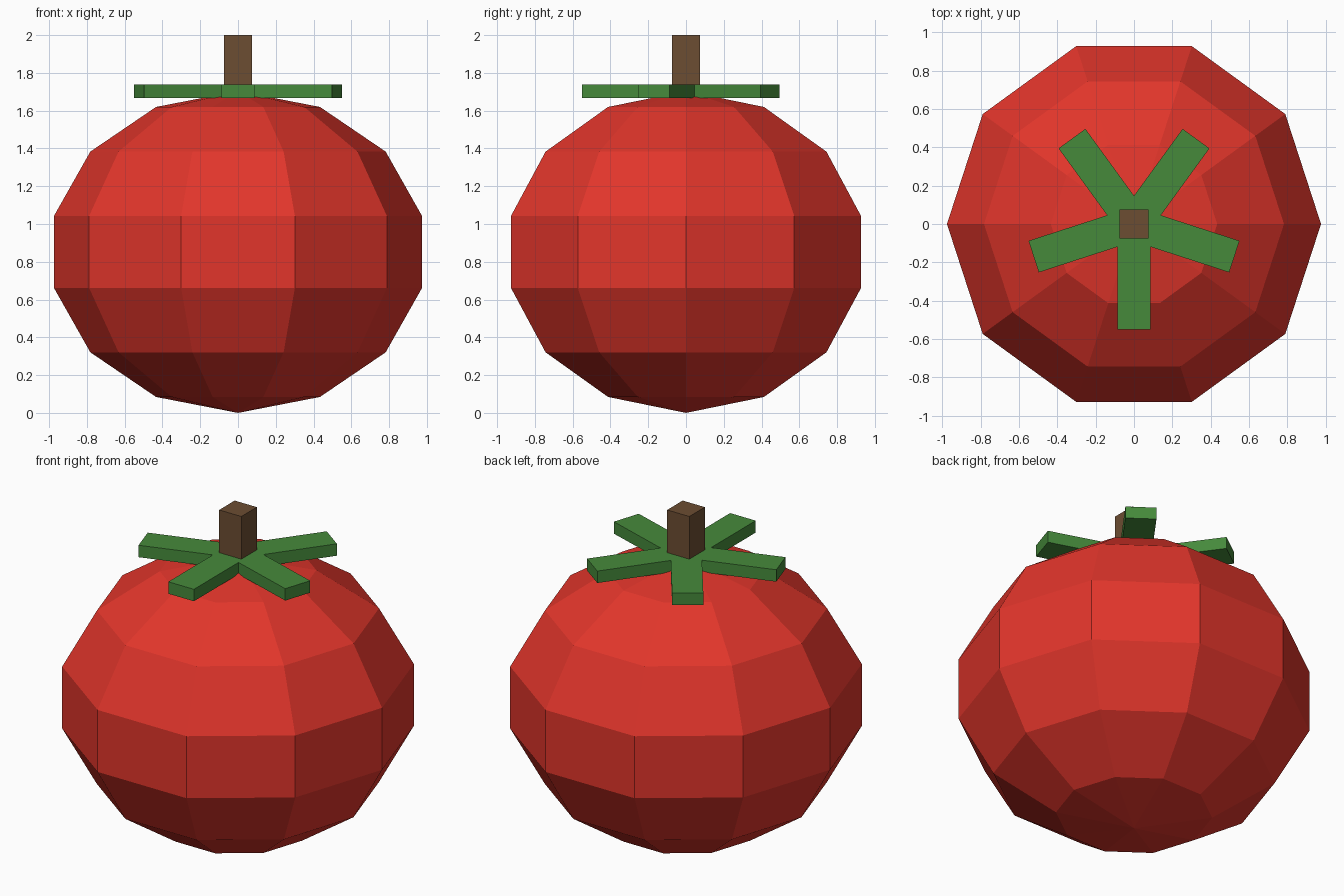
import bpy, bmesh, math
from mathutils import Matrix

if "Cube" in bpy.data.objects:
    bpy.data.objects.remove(bpy.data.objects["Cube"])


def finish(name, bm, color):
    bmesh.ops.recalc_face_normals(bm, faces=bm.faces)
    mesh = bpy.data.meshes.new(name)
    bm.to_mesh(mesh)
    bm.free()
    mat = bpy.data.materials.new(name + "_colour")
    mat.diffuse_color = (*color, 1)
    mat.use_nodes = True
    mat.node_tree.nodes["Principled BSDF"].inputs["Base Color"].default_value = mat.diffuse_color
    mesh.materials.append(mat)
    obj = bpy.data.objects.new(name, mesh)
    bpy.context.collection.objects.link(obj)
    return obj


# Fruit body: low-poly squashed sphere, flat facets to the front and back
bm = bmesh.new()
bmesh.ops.create_uvsphere(bm, u_segments=10, v_segments=7, radius=1,
                          matrix=Matrix.Translation((0, 0, 0.852)) @ Matrix.Diagonal((1, 1, 0.852, 1))
                          @ Matrix.Rotation(math.radians(90), 4, 'Z'))
finish("fruit_body", bm, (0.76, 0.036, 0.024))

# Leaf crown: five-armed flat star, one arm pointing to the front
HALF_W, REACH, Z0, Z1 = 0.0865, 0.55, 1.666, 1.739
bm = bmesh.new()
outline = []
for i in range(5):
    a = math.radians(-90 + 72 * i)
    c, s = math.cos(a), math.sin(a)
    notch = HALF_W / math.tan(math.radians(36))
    for u, v in ((notch, -HALF_W), (REACH, -HALF_W), (REACH, HALF_W)):
        outline.append(bm.verts.new((u * c - v * s, u * s + v * c, Z0)))
face = bm.faces.new(outline)
ext = bmesh.ops.extrude_face_region(bm, geom=[face], use_keep_orig=True)
bmesh.ops.translate(bm, vec=(0, 0, Z1 - Z0),
                    verts=[g for g in ext["geom"] if isinstance(g, bmesh.types.BMVert)])
finish("leaf_crown", bm, (0.061, 0.255, 0.044))

# Stem: square post
bm = bmesh.new()
bmesh.ops.create_cube(bm, size=1, matrix=Matrix.Translation((0, 0, 1.85)) @ Matrix.Diagonal((0.15, 0.15, 0.3, 1)))
finish("stem", bm, (0.15, 0.074, 0.032))
